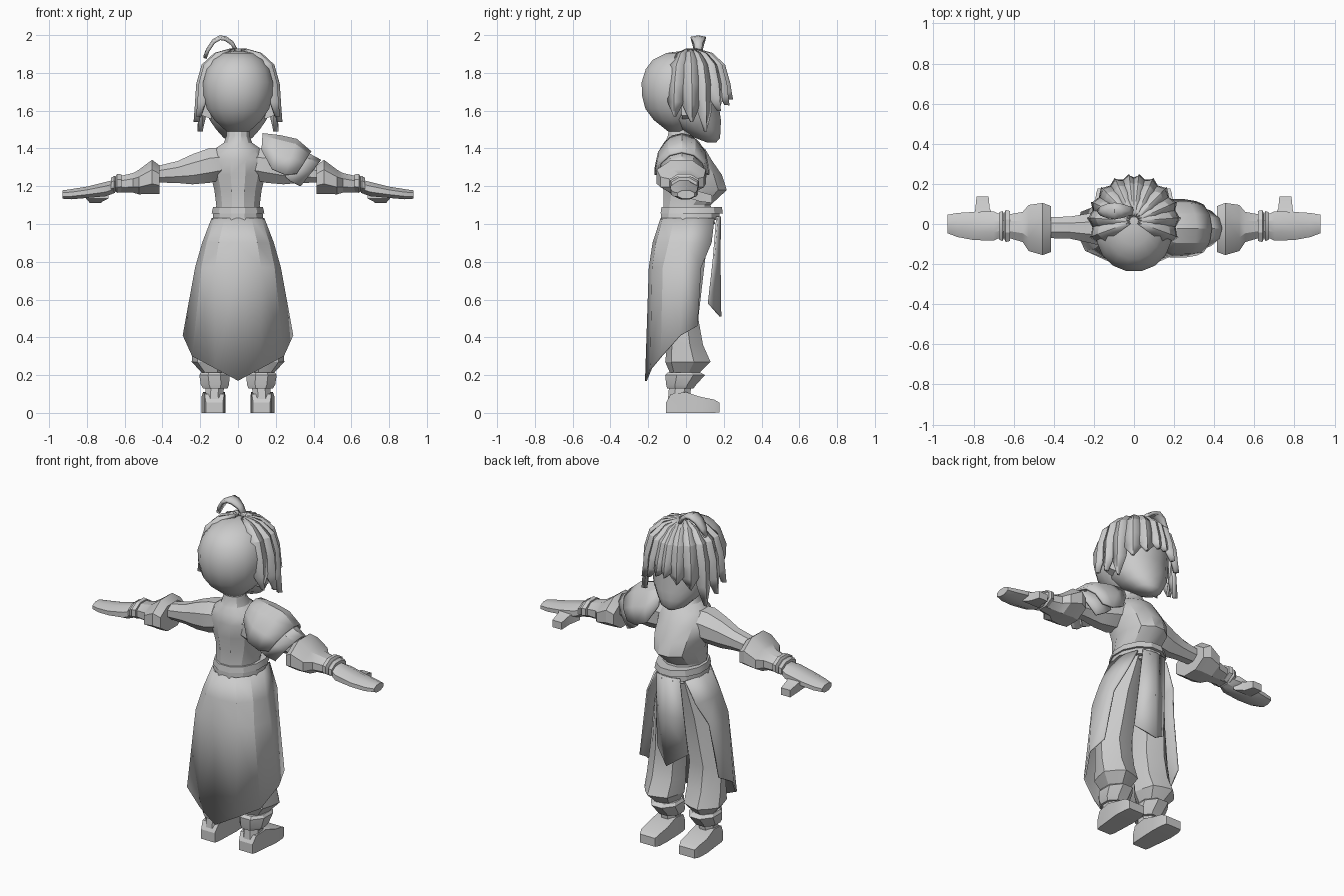
import bpy, bmesh
from math import sin, cos, pi, radians


def finish(name, bm, mirror, thick=0, sharp=28):
    bmesh.ops.remove_doubles(bm, verts=bm.verts, dist=1e-5)
    bmesh.ops.recalc_face_normals(bm, faces=bm.faces)
    me = bpy.data.meshes.new(name)
    bm.to_mesh(me)
    bm.free()
    me.shade_smooth()
    me.set_sharp_from_angle(angle=radians(sharp))
    ob = bpy.data.objects.new(name, me)
    bpy.context.collection.objects.link(ob)
    if mirror:
        ob.modifiers.new("mirror", 'MIRROR').use_clip = False
    if thick:
        s = ob.modifiers.new("thickness", 'SOLIDIFY')
        s.thickness, s.offset = thick, 0
    return ob


def tube(name, rings, n=8, axis='z', mirror=False, fold=0, sharp=28):
    """Loft of elliptical rings: (position on axis, centre a, centre b, radius a, radius b)."""
    bm = bmesh.new()
    loops = []
    for p, ca, cb, ra, rb in rings:
        loop = []
        for i in range(n):
            t = 2 * pi * (i + 0.5) / n
            k = (1 - fold * (i % 2)) / cos(pi / n)
            a, b = ca + ra * k * cos(t), cb + rb * k * sin(t)
            loop.append(bm.verts.new({'z': (a, b, p), 'x': (p, a, b), 'y': (a, p, b)}[axis]))
        loops.append(loop)
    for u, v in zip(loops, loops[1:]):
        for i in range(n):
            j = (i + 1) % n
            bm.faces.new((u[i], u[j], v[j], v[i]))
    bm.faces.new(loops[0])
    bm.faces.new(loops[-1])
    return finish(name, bm, mirror, sharp=sharp)


def sheet(name, rows, mirror=False, thick=0.01, sharp=28):
    """Surface through equal-length rows of points, given thickness."""
    bm = bmesh.new()
    vs = [[bm.verts.new(p) for p in r] for r in rows]
    for u, v in zip(vs, vs[1:]):
        for i in range(len(u) - 1):
            bm.faces.new((u[i], u[i + 1], v[i + 1], v[i]))
    return finish(name, bm, mirror, thick, sharp)


# Torso with neck, and two-tier belt
tube("torso", [(1.00, 0, .015, .12, .14), (1.10, 0, .005, .115, .125), (1.18, 0, .048, .125, .168),
               (1.26, 0, .03, .145, .16), (1.34, 0, 0, .155, .135), (1.395, 0, -.012, .125, .115),
               (1.43, 0, -.025, .075, .085), (1.47, 0, -.03, .06, .065), (1.55, 0, -.02, .06, .065)], 12)
tube("belt_lower", [(1.02, 0, .022, .135, .155), (1.06, 0, .022, .13, .155)], 12)
tube("belt_upper", [(1.055, 0, .03, .14, .165), (1.09, 0, .03, .132, .16)], 12)

# Skirt wrapped round the back, open at the other side
sheet("skirt", [
    [(0, -.13, 1.03), (.07, -.12, 1.03), (.12, -.06, 1.03), (.135, .04, 1.03), (.10, .15, 1.03)],
    [(0, -.172, .90), (.10, -.155, .90), (.162, -.09, .90), (.185, 0, .90), (.16, .135, .90)],
    [(0, -.192, .77), (.12, -.175, .77), (.19, -.12, .77), (.222, -.02, .77), (.21, .08, .77)],
    [(0, -.212, .17), (.12, -.185, .235), (.24, -.13, .30), (.288, -.03, .41), (.26, .06, .46)]],
    mirror=True)
# Hanging cloth panel
sheet("cloth_panel", [[(0, .18, 1.04), (.075, .165, 1.04)], [(0, .178, .8), (.09, .145, .8)],
                      [(0, .182, .51), (.10, .12, .58)]], mirror=True)

# Baggy trousers, boot cuffs and boots
tube("trouser_leg", [(1.02, .06, .01, .065, .12), (.80, .10, 0, .09, .10), (.50, .13, -.02, .105, .085),
                     (.36, .132, -.005, .11, .095), (.27, .135, .01, .11, .12), (.20, .125, -.01, .055, .07)],
     12, mirror=True, fold=.1)
tube("boot_cuff", [(.13, .12, -.03, .065, .07), (.15, .122, -.025, .075, .08), (.20, .125, -.005, .08, .105),
                   (.215, .125, -.01, .07, .085)], 8, mirror=True)
tube("ankle", [(.05, .125, -.04, .052, .058), (.10, .125, -.035, .048, .058), (.20, .12, -.025, .05, .06)], 8, mirror=True)
tube("foot", [(-.105, .125, .028, .045, .028), (-.08, .125, .05, .052, .05), (0, .127, .055, .058, .055),
              (.08, .13, .042, .064, .042), (.15, .13, .035, .06, .035), (.178, .13, .028, .05, .025)],
     4, 'y', mirror=True)

# Arms, flared sleeve cuffs, wrist bands and hands
tube("upper_arm", [(.08, -.01, 1.32, .09, .085), (.15, -.02, 1.31, .092, .092), (.24, -.02, 1.29, .07, .08),
                   (.32, -.018, 1.275, .055, .058), (.44, -.018, 1.262, .052, .042)], 8, 'x', mirror=True)
tube("sleeve_cuff", [(.415, -.025, 1.235, .115, .075), (.455, -.025, 1.25, .13, .09),
                     (.525, -.02, 1.222, .115, .065), (.555, -.015, 1.218, .075, .052),
                     (.64, -.01, 1.208, .055, .042)], 8, 'x', mirror=True)
tube("wrist_band", [(.618, -.01, 1.217, .075, .046), (.64, -.01, 1.215, .08, .05), (.648, -.01, 1.212, .06, .04),
                    (.656, -.01, 1.21, .075, .044), (.672, -.01, 1.205, .068, .04)], 8, 'x', mirror=True)
tube("hand", [(.65, -.01, 1.20, .05, .035), (.70, -.01, 1.185, .073, .038), (.80, -.01, 1.168, .07, .03),
              (.88, -.005, 1.158, .06, .027), (.93, 0, 1.156, .046, .022)], 8, 'x', mirror=True)
tube("thumb", [(.02, .745, 1.165, .06, .03), (.075, .755, 1.145, .036, .026), (.138, .755, 1.132, .03, .021)],
     4, 'y', mirror=True)


# Two overlapping shoulder plates on one side: (top x, top z, rim x, rim z, half width)
def plate(name, arches):
    rows = []
    for xt, zt, xb, zb, w in arches:
        arc = [radians(a) for a in (-90, -60, -30, 0, 30, 60, 90)]
        rows.append([(xb + (xt - xb) * cos(a), -.022 + w * sin(a), zb + (zt - zb) * cos(a)) for a in arc])
    sheet(name, rows, thick=.012)


plate("shoulder_plate_upper", [(.13, 1.475, .125, 1.39, .10), (.22, 1.465, .18, 1.29, .14),
                               (.31, 1.445, .25, 1.26, .14), (.385, 1.38, .31, 1.265, .13)])
plate("shoulder_plate_lower", [(.29, 1.42, .25, 1.25, .125), (.39, 1.36, .28, 1.225, .115),
                               (.437, 1.335, .33, 1.20, .095)])

# Face, ears and rounded hair at the back of the head
tube("face", [(1.432, 0, .135, .025, .025), (1.455, 0, .115, .075, .065), (1.50, 0, .075, .115, .108),
              (1.55, 0, .045, .15, .14), (1.63, 0, .025, .175, .148), (1.75, 0, .025, .18, .155),
              (1.85, 0, .025, .14, .13), (1.90, 0, .02, .08, .08)], 16, sharp=50)
tube("ear", [(.14, .01, 1.60, .03, .045), (.192, -.005, 1.61, .018, .035)], 4, 'x', mirror=True)
tube("back_hair", [(1.49, 0, -.045, .06, .05), (1.55, 0, -.055, .125, .115), (1.61, 0, -.055, .165, .16),
                   (1.68, 0, -.055, .182, .178), (1.75, 0, -.055, .185, .18), (1.82, 0, -.045, .165, .168),
                   (1.87, 0, -.03, .13, .145), (1.905, 0, -.01, .08, .095), (1.915, 0, 0, .02, .03)],
     16, sharp=45)


# Tapered hair locks draped over the head: (direction, width in degrees, tip height)
def lock(name, az, width, tip):
    levels = [(1.922, .03, 1), (1.90, .11, 1), (1.84, .175, 1), (1.74, .203, 1),
              (.45 * 1.74 + .55 * tip, .210, .75), (tip, .217, .04)]
    rows = []
    for z, r, k in levels:
        row = []
        for side, lift in ((-1, -.008), (0, .012), (1, -.008)):
            a = radians(az + side * k * width / 2)
            row.append(((r + lift) * cos(a), .015 + (r + lift) * sin(a), z))
        rows.append(row)
    sheet(name, rows, mirror=True, thick=.014)


for i, spec in enumerate([(-20, 32, 1.57), (4, 34, 1.54), (24, 30, 1.49), (46, 36, 1.60),
                          (66, 32, 1.63), (84, 30, 1.66)]):
    lock(f"hair_lock_{i + 1}", *spec)

# Curled loose strand on top
curl = [(-.005, 1.91, .015), (-.03, 1.96, .022), (-.065, 1.985, .034), (-.095, 1.99, .04),
        (-.13, 1.97, .034), (-.16, 1.925, .022), (-.175, 1.885, .004)]
sheet("curled_strand", [[(x, .065 - w, z - .008), (x, .065, z), (x, .065 + w, z - .008)] for x, z, w in curl],
      thick=.018)
